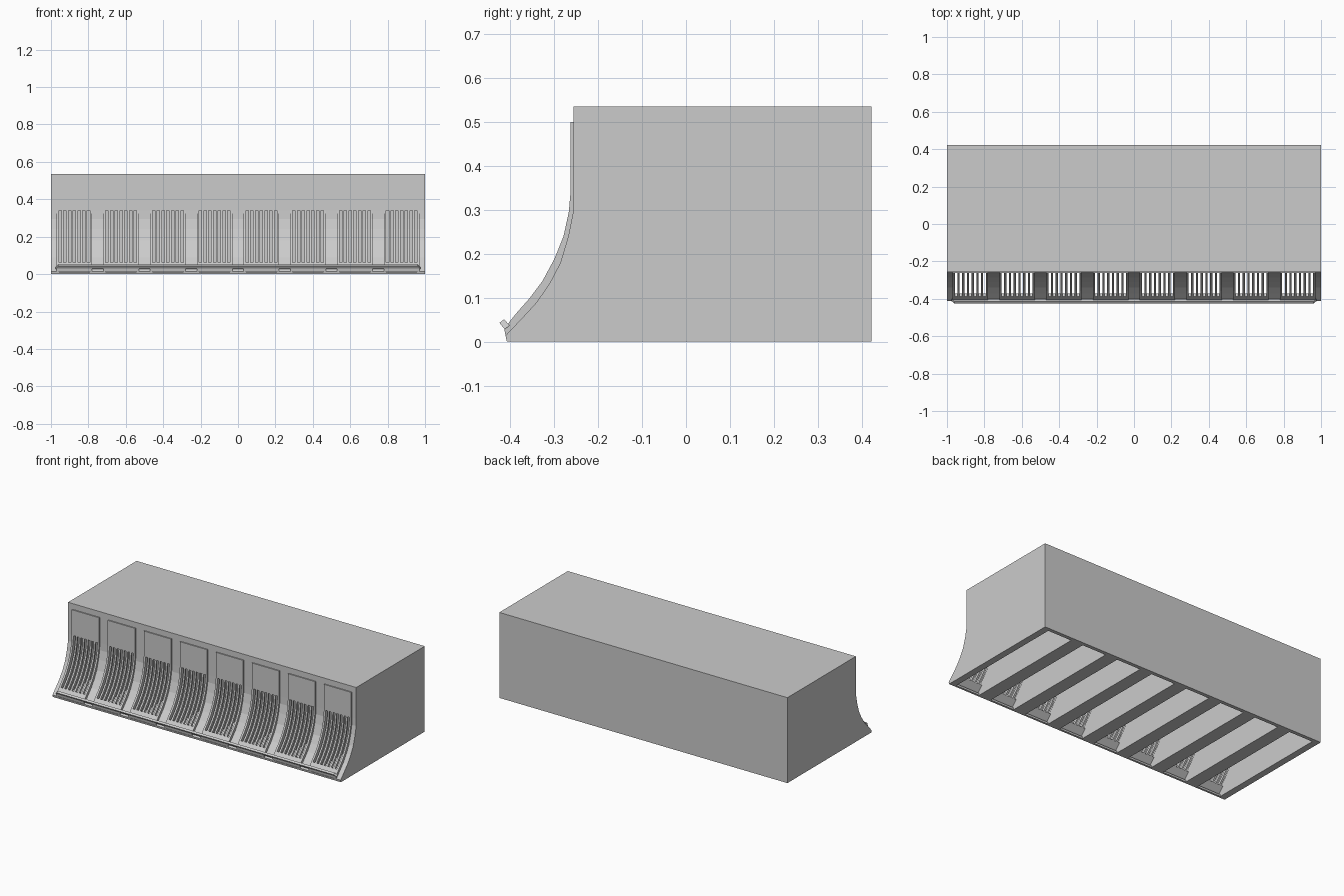
import bpy, bmesh

if "Cube" in bpy.data.objects:
    bpy.data.objects.remove(bpy.data.objects["Cube"])

grey = bpy.data.materials.new("concrete_grey")
grey.use_nodes = True
grey.diffuse_color = (0.6, 0.6, 0.6, 1)
grey.node_tree.nodes["Principled BSDF"].inputs["Base Color"].default_value = (0.6, 0.6, 0.6, 1)

BAYS, PITCH = 8, 0.25
PANEL, OPENING = 0.19, 0.166
SLOTS, SLOT = 7, 0.014
BACK, TOP = 0.423, 0.536

# Side curves (y, z) from top to bottom: wall face and panel face
wall = [(-.256, .5), (-.256, .34), (-.257, .295), (-.268, .24), (-.286, .18),
        (-.31, .134), (-.34, .09), (-.372, .055), (-.411, .014)]
face = [(-.263, .5), (-.263, .34), (-.267, .295), (-.279, .24), (-.3, .188),
        (-.327, .138), (-.357, .098), (-.388, .063), (-.414, .03)]


def prism(bm, profile, x0, x1, taper=0):
    """Extrude a (y, z) profile from x0 to x1."""
    a = [bm.verts.new((x0, y, z)) for y, z in profile]
    b = [bm.verts.new((x1, y, z)) for y, z in profile]
    bm.faces.new(a)
    bm.faces.new(b[::-1])
    n = len(profile)
    for i in range(n):
        j = (i + 1) % n
        bm.faces.new((a[j], a[i], b[i], b[j]))


def finish(bm, name):
    bmesh.ops.recalc_face_normals(bm, faces=bm.faces)
    mesh = bpy.data.meshes.new(name)
    bm.to_mesh(mesh)
    bm.free()
    mesh.materials.append(grey)
    obj = bpy.data.objects.new(name, mesh)
    bpy.context.collection.objects.link(obj)
    return obj


def strip(first, last):
    """Closed section of the curved panel between two curve points."""
    return face[first:last + 1] + wall[first:last + 1][::-1]


centres = [(i - (BAYS - 1) / 2) * PITCH for i in range(BAYS)]

# Main block with curved front
bm = bmesh.new()
prism(bm, [(BACK, 0), (BACK, TOP), (-.256, TOP)] + wall[1:] + [(-.408, 0)], -1, 1)
body = finish(bm, "main_block")

# Hollow bays, open below and at the grilles
bm = bmesh.new()
hollow = [(.4, -.1), (.4, .5), (-.235, .5), (-.235, .34), (-.6, .34),
          (-.6, .012), (-.395, .012), (-.395, -.1)]
for c in centres:
    prism(bm, hollow, c - OPENING / 2, c + OPENING / 2)
cutter = finish(bm, "bay_cutter")
cutter.hide_render = True
mod = body.modifiers.new("bays", "BOOLEAN")
mod.operation = "DIFFERENCE"
mod.solver = "EXACT"
mod.object = cutter
bpy.context.view_layer.objects.active = body
bpy.ops.object.modifier_apply(modifier=mod.name)
bpy.data.objects.remove(cutter)

# Curved panels: head, foot, side frames and grille bars
bar = (OPENING - SLOTS * SLOT) / (SLOTS - 1)
end = len(face) - 1
for n, c in enumerate(centres, 1):
    bm = bmesh.new()
    prism(bm, strip(0, 1), c - PANEL / 2, c + PANEL / 2)
    prism(bm, strip(end - 1, end), c - PANEL / 2, c + PANEL / 2)
    for s in (-1, 1):
        prism(bm, strip(1, end - 1), c + s * PANEL / 2, c + s * OPENING / 2)
    for k in range(1, SLOTS):
        x = c - OPENING / 2 + k * SLOT + (k - 1) * bar
        prism(bm, strip(1, end - 1), x, x + bar)
    finish(bm, f"grille_panel_{n}")

# Long rail across the foot of the panels, with bevelled ends
bm = bmesh.new()
prism(bm, [(-.425, .043), (-.414, .051), (-.402, .037), (-.413, .028)], -.975, .975)
for v in bm.verts:
    if v.co.z > .04:
        v.co.x *= .985
finish(bm, "foot_rail")
